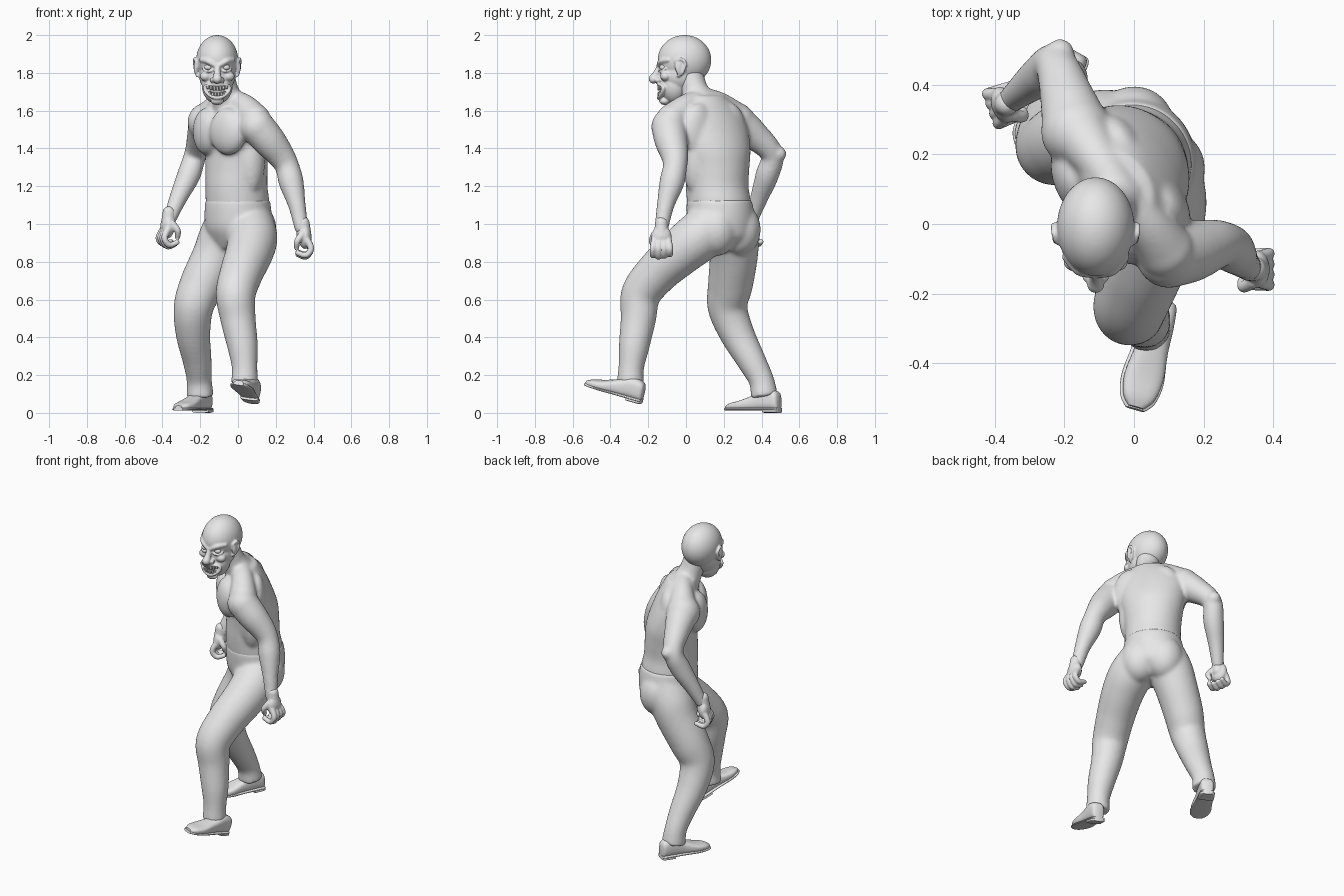
import bpy, bmesh, math
from mathutils import Matrix, Vector, Quaternion

if "Cube" in bpy.data.objects:
    bpy.data.objects.remove(bpy.data.objects["Cube"])

clay = bpy.data.materials.new("plain grey")
clay.use_nodes = True
clay.diffuse_color = (0.8, 0.8, 0.8, 1)
clay.node_tree.nodes["Principled BSDF"].inputs["Base Color"].default_value = (0.8, 0.8, 0.8, 1)

YAW = math.radians(-54)            # the trunk is twisted to its right
SIDE = Vector((math.cos(YAW), math.sin(YAW), 0))
FRONT = Vector((math.sin(YAW), -math.cos(YAW), 0))


def spline(keys, steps=6):
    """Catmull-Rom interpolation of tuples of any length."""
    k = [keys[0], *keys, keys[-1]]
    out = []
    for i in range(1, len(k) - 2):
        for j in range(steps):
            t = j / steps
            out.append([0.5 * (2 * b + (c - a) * t + (2 * a - 5 * b + 4 * c - d) * t * t
                               + (3 * b - a - 3 * c + d) * t ** 3)
                        for a, b, c, d in zip(*k[i - 1:i + 3])])
    return out + [list(keys[-1])]


def skin_rings(bm, rings, closed=False):
    loops = [[bm.verts.new(p) for p in r] for r in rings]
    n = len(loops[0])
    pairs = list(zip(loops, loops[1:])) + ([(loops[-1], loops[0])] if closed else [])
    for a, b in pairs:
        for i in range(n):
            bm.faces.new((a[i], a[(i + 1) % n], b[(i + 1) % n], b[i]))
    if not closed:
        bm.faces.new(loops[0][::-1])
        bm.faces.new(loops[-1])


def circle(n=32):
    return [(math.cos(2 * math.pi * i / n), math.sin(2 * math.pi * i / n)) for i in range(n)]


def tube(bm, keys, round_ends=(0, -1)):
    """Round limb through (x, y, z, radius) keys."""
    pts = spline(keys)
    pos = [Vector(p[:3]) for p in pts]
    q, last, rings = Quaternion(), Vector((0, 0, 1)), []
    for i, p in enumerate(pos):
        d = (pos[min(i + 1, len(pos) - 1)] - pos[max(i - 1, 0)]).normalized()
        q = last.rotation_difference(d) @ q
        last = d
        rings.append([p + q @ Vector((c * pts[i][3], s * pts[i][3], 0)) for c, s in circle()])
    skin_rings(bm, rings)
    for end in round_ends:
        ball(bm, keys[end][:3], (keys[end][3],) * 3)


def ball(bm, centre, radii, yaw=0.0):
    m = Matrix.Translation(Vector(centre)) @ Matrix.Rotation(yaw, 4, 'Z') @ Matrix.Diagonal((*radii, 1))
    bmesh.ops.create_uvsphere(bm, u_segments=48, v_segments=32, radius=1, matrix=m)


def trunk(bm, keys):
    """Stack of level ovals (x, y, z, half width, half depth), turned by YAW."""
    skin_rings(bm, [[Vector((x, y, z)) + SIDE * (c * a) - FRONT * (s * b) for c, s in circle(48)]
                    for x, y, z, a, b in spline(keys)])


def finish(bm, name, voxel=None, smooth=4):
    bmesh.ops.recalc_face_normals(bm, faces=bm.faces)
    me = bpy.data.meshes.new(name)
    bm.to_mesh(me)
    bm.free()
    me.materials.append(clay)
    ob = bpy.data.objects.new(name, me)
    bpy.context.collection.objects.link(ob)
    if voxel:
        r = ob.modifiers.new("Fuse", 'REMESH')
        r.mode, r.voxel_size, r.use_smooth_shade = 'VOXEL', voxel, True
        s = ob.modifiers.new("Soften", 'SMOOTH')
        s.factor, s.iterations = 0.5, smooth
    else:
        bpy.ops.object.select_all(action='DESELECT')
        ob.select_set(True)
        bpy.context.view_layer.objects.active = ob
        bpy.ops.object.shade_smooth_by_angle(angle=math.radians(40))


# Upper body: trunk, neck, muscles and arms
bm = bmesh.new()
trunk(bm, [(0, .18, 1.0, .16, .155), (-.002, .175, 1.11, .17, .167), (-.008, .165, 1.2, .168, .162),
           (-.008, .165, 1.3, .177, .158), (-.01, .16, 1.4, .195, .152), (-.03, .135, 1.52, .21, .14),
           (-.035, .12, 1.61, .18, .11), (-.04, .1, 1.68, .11, .085)])
tube(bm, [(-.045, .08, 1.63, .088), (-.07, .045, 1.71, .072), (-.09, .02, 1.8, .07)])
chest = Vector((-.04, .1, 1.49))
for s in (-1, 1):
    ball(bm, chest + FRONT * .085 + SIDE * (.095 * s), (.115, .066, .125), YAW + .25 * s)
    ball(bm, chest - FRONT * .085 + SIDE * (.1 * s), (.1, .055, .15), YAW)
    ball(bm, chest - FRONT * .06 + SIDE * (.11 * s) - Vector((0, 0, .13)), (.065, .075, .2), YAW)
# sloping neck muscles
tube(bm, [(-.05, .09, 1.66, .062), (.035, 0, 1.62, .067), (.09, -.075, 1.555, .082)])
tube(bm, [(-.05, .1, 1.66, .062), (-.1, .18, 1.632, .065), (-.16, .265, 1.555, .09)])
# left arm, then right arm
tube(bm, [(.1, -.09, 1.515, .094), (.165, -.078, 1.44, .088), (.225, -.06, 1.365, .074),
          (.26, -.058, 1.305, .064), (.282, -.075, 1.22, .066), (.312, -.108, 1.1, .047),
          (.335, -.13, .98, .037)])
tube(bm, [(-.165, .265, 1.54, .102), (-.19, .355, 1.475, .08), (-.225, .455, 1.37, .06),
          (-.26, .43, 1.26, .062), (-.315, .388, 1.14, .048), (-.36, .35, 1.03, .036)])
ball(bm, (-.212, .49, 1.37), (.042, .042, .042))
finish(bm, "upper_body", .009, 14)

# Trousers: pelvis, seat and both legs
bm = bmesh.new()
trunk(bm, [(-.002, .175, 1.13, .173, .17), (0, .182, 1.06, .18, .176), (0, .188, .98, .178, .172),
           (0, .195, .92, .16, .15), (-.02, .19, .865, .1, .1)])
for s in (-1, 1):
    ball(bm, Vector((.045, .22, .97)) + SIDE * (.075 * s), (.115, .115, .14))
tube(bm, [(.055, .15, 1.0, .135), (.075, .06, .925, .134), (.06, -.035, .848, .126), (.02, -.15, .745, .115),
          (-.012, -.238, .63, .106), (0, -.252, .5, .094), (.025, -.275, .35, .081), (.035, -.29, .24, .068),
          (.035, -.295, .155, .073)], (0,))
tube(bm, [(-.03, .23, 1.02, .135), (-.075, .25, .92, .136), (-.12, .252, .82, .127), (-.19, .235, .68, .119),
          (-.235, .22, .56, .106), (-.238, .27, .42, .092), (-.215, .35, .27, .076), (-.205, .4, .17, .067),
          (-.2, .415, .085, .073)], (0,))
finish(bm, "trousers", .009, 18)


# Hands: loose fists
def hand(name, origin, yaw, out):
    bm = bmesh.new()
    ball(bm, (.01 * out, 0, -.045), (.034, .054, .062))
    tube(bm, [(0, 0, .03, .034), (.005 * out, 0, -.04, .04)])
    for i in range(4):
        y = (i - 1.5) * .03
        drop = .008 * abs(i - 1.2)
        tube(bm, [(.02 * out, y * .8, -.06, .019), (.042 * out, y, -.105, .017),
                  (.015 * out, y, -.15 + drop, .016), (-.028 * out, y, -.138 + drop, .014)])
    tube(bm, [(-.005 * out, -.035, -.03, .02), (-.03 * out, -.05, -.065, .017), (-.035 * out, -.035, -.1, .014)])
    bm.transform(Matrix.Translation(origin) @ Matrix.Rotation(math.radians(yaw), 4, 'Z'))
    finish(bm, name, .005, 3)


hand("left_hand", (.345, -.13, .975), 0, 1)
hand("right_hand", (-.365, .345, 1.03), 20, -1)


# Shoes: rounded upper over a sole and heel block
def shoe(name, heel, yaw, pitch, roll):
    m = Matrix.Translation(heel)
    for angle, axis in ((yaw, 'Z'), (pitch, 'X'), (roll, 'Y')):
        m = m @ Matrix.Rotation(math.radians(angle), 4, axis)
    outline = spline([(.015, .026, .09), (0, .039, .115), (-.06, .044, .125), (-.13, .048, .095),
                      (-.21, .057, .066), (-.27, .046, .052), (-.3, .022, .038)], 4)

    def bulge(v):
        return math.copysign(abs(v) ** .7, v)

    for part in ("upper", "sole", "heel"):
        bm = bmesh.new()
        rings = []
        for y, w, h in outline:
            if part == "heel" and y < -.075:
                continue
            low, high = {"upper": (.015, h), "sole": (.012, .028), "heel": (0, .02)}[part]
            grow = 0 if part == "upper" else .006
            rings.append([(bulge(c) * (w + grow), y * (1 + grow * 2),
                           (low + high) / 2 + bulge(s) * (high - low) / 2) for c, s in circle()])
        skin_rings(bm, rings)
        bm.transform(m)
        finish(bm, name + "_" + part)


shoe("left_shoe", (.07, -.253, .052), -14, -16, 7)
shoe("right_shoe", (-.17, .48, 0), -29, 0, 0)

# Head: skull, jaw and scowling face, built about its own middle line
MID = Matrix.Translation((-.11, 0, 0))


def jaw_y(x):
    return -.062 - .078 * math.sqrt(max(0, 1 - (x / .095) ** 2))


bm = bmesh.new()
ball(bm, (0, -.008, 1.868), (.111, .142, .132))
ball(bm, (0, -.062, 1.735), (.082, .076, .1))
ball(bm, (0, -.035, 1.79), (.097, .105, .1))
ball(bm, (0, -.112, 1.65), (.035, .03, .02))
tube(bm, [(0, -.138, 1.84, .015), (0, -.155, 1.8, .018), (0, -.173, 1.768, .025)])
for s in (-1, 1):
    tube(bm, [(.012 * s, -.143, 1.84, .013), (.05 * s, -.132, 1.862, .015), (.085 * s, -.095, 1.868, .012)])
    ball(bm, (.06 * s, -.108, 1.782), (.032, .028, .026))
    ball(bm, (.022 * s, -.15, 1.762), (.017, .018, .015))
    tube(bm, [(.022 * s, -.137, 1.815, .006), (.05 * s, -.138, 1.808, .007), (.075 * s, -.11, 1.82, .006)])
    # ear: flat bowl with a rolled rim
    ball(bm, (.108 * s, -.03, 1.83), (.014, .028, .045), .35 * s)
    tube(bm, [(.104 * s, -.052, 1.83, .007), (.112 * s, -.052, 1.862, .007), (.12 * s, -.026, 1.874, .008),
              (.121 * s, -.003, 1.85, .008), (.114 * s, -.017, 1.805, .008), (.104 * s, -.04, 1.785, .009)])
# lips
lips = []
for c, d in circle(28):
    x = .066 * c
    centre = Vector((x, jaw_y(x) - .002, 1.702 + .034 * d + 4 * x * x))
    out = Vector((c, 0, d)).normalized()
    lips.append([centre + out * (.011 * a) + Vector((0, -.013 * b, 0)) for a, b in circle(10)])
skin_rings(bm, lips, True)
bm.transform(MID)
finish(bm, "head", .005, 5)

# Eyes
for s, name in ((1, "left_eye"), (-1, "right_eye")):
    bm = bmesh.new()
    ball(bm, (.046 * s, -.12, 1.829), (.022, .02, .016))
    bm.transform(MID)
    finish(bm, name)

# Teeth: an upper and a lower row of gapped pegs
bm = bmesh.new()
for z, count, tall in ((1.718, 7, .024), (1.687, 6, .02)):
    for i in range(count):
        x = (i - (count - 1) / 2) * .0155
        m = (Matrix.Translation((x, jaw_y(x) - .003, z + 4 * x * x))
             @ Matrix.Rotation(x * 9, 4, 'Z') @ Matrix.Diagonal((.012, .016, tall, 1)))
        bmesh.ops.create_cube(bm, size=1, matrix=m)
bmesh.ops.bevel(bm, geom=bm.edges[:], offset=.002, segments=1, affect='EDGES')
bm.transform(MID)
finish(bm, "teeth")
